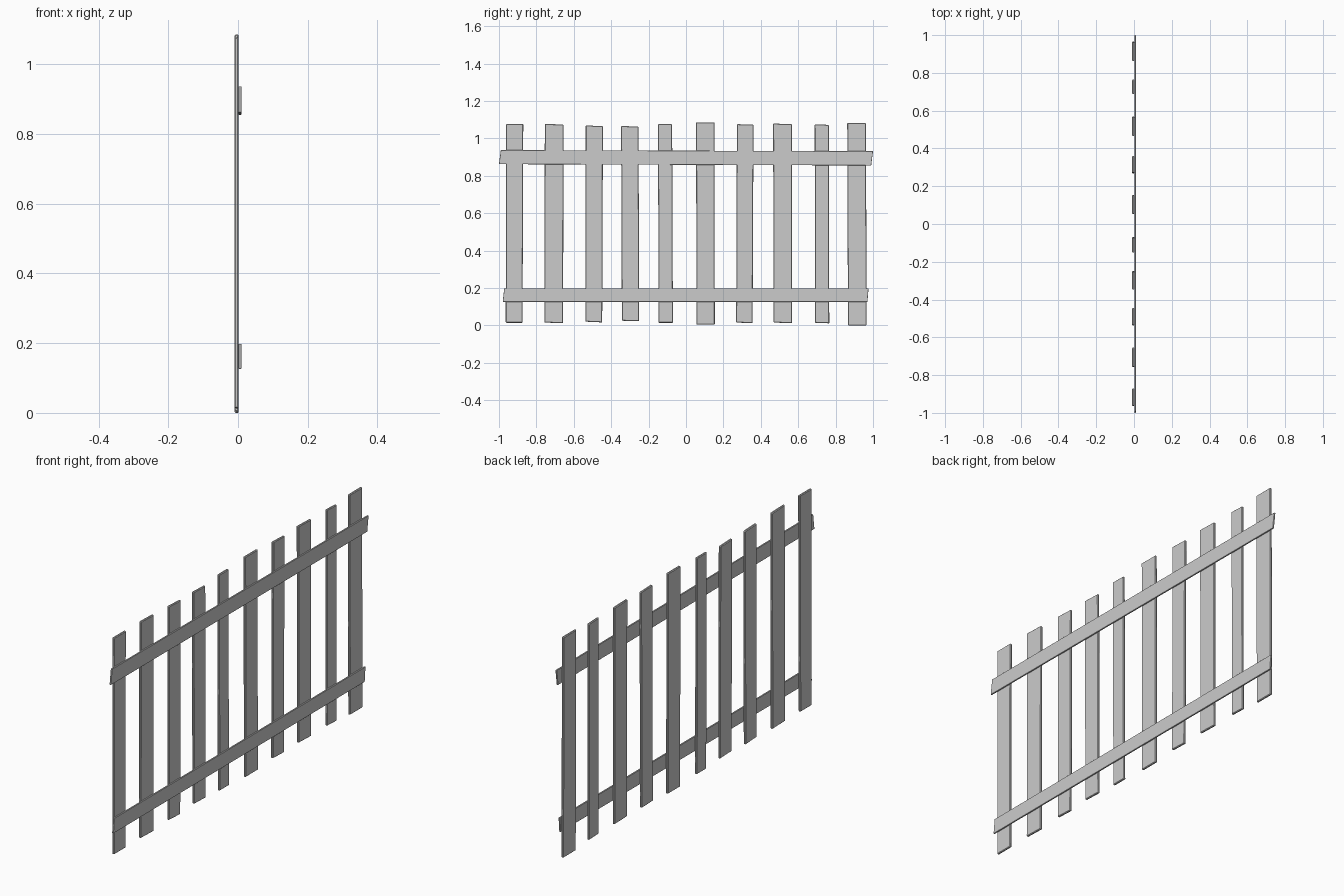
import bpy, bmesh


def board(name, corners, x0, x1, bevel):
    """Extrude a four-cornered outline (y, z) from x0 to x1 and soften its edges."""
    bm = bmesh.new()
    face = bm.faces.new([bm.verts.new((x0, y, z)) for y, z in corners])
    ext = bmesh.ops.extrude_face_region(bm, geom=[face])
    verts = [g for g in ext["geom"] if isinstance(g, bmesh.types.BMVert)]
    bmesh.ops.translate(bm, verts=verts, vec=(x1 - x0, 0, 0))
    bmesh.ops.recalc_face_normals(bm, faces=bm.faces)
    mesh = bpy.data.meshes.new(name)
    bm.to_mesh(mesh)
    bm.free()
    obj = bpy.data.objects.new(name, mesh)
    bpy.context.collection.objects.link(obj)
    mod = obj.modifiers.new("edge_bevel", "BEVEL")
    mod.width = bevel
    mod.segments = 1
    return obj


# Pickets: bottom left/right y, top left/right y, bottom z, top z, end slope
pickets = [
    (-0.964, -0.874, -0.962, -0.870, 0.014, 1.077, 0.000),
    (-0.757, -0.657, -0.755, -0.655, 0.015, 1.077, -0.003),
    (-0.538, -0.448, -0.536, -0.444, 0.020, 1.069, -0.004),
    (-0.343, -0.250, -0.347, -0.254, 0.025, 1.066, -0.003),
    (-0.146, -0.070, -0.150, -0.074, 0.014, 1.076, 0.000),
    (0.056, 0.154, 0.054, 0.152, 0.004, 1.086, 0.000),
    (0.268, 0.356, 0.272, 0.361, 0.015, 1.076, -0.003),
    (0.468, 0.568, 0.466, 0.566, 0.015, 1.079, -0.003),
    (0.690, 0.766, 0.688, 0.764, 0.014, 1.075, -0.003),
    (0.866, 0.966, 0.862, 0.962, 0.000, 1.082, 0.000),
]
for i, (bl, br, tl, tr, z0, z1, s) in enumerate(pickets, 1):
    board(f"picket_{i}", [(bl, z0), (br, z0 + s), (tr, z1 + s), (tl, z1)],
          -0.0095, 0.002, 0.003)

# Rails with slanted ends, fixed to the +x side of the pickets
board("top_rail", [(-1.0, 0.862), (0.990, 0.855), (1.0, 0.931), (-0.990, 0.937)],
      0.002, 0.0095, 0.001)
board("bottom_rail", [(-0.980, 0.126), (0.970, 0.126), (0.976, 0.198), (-0.972, 0.198)],
      0.002, 0.0095, 0.001)
